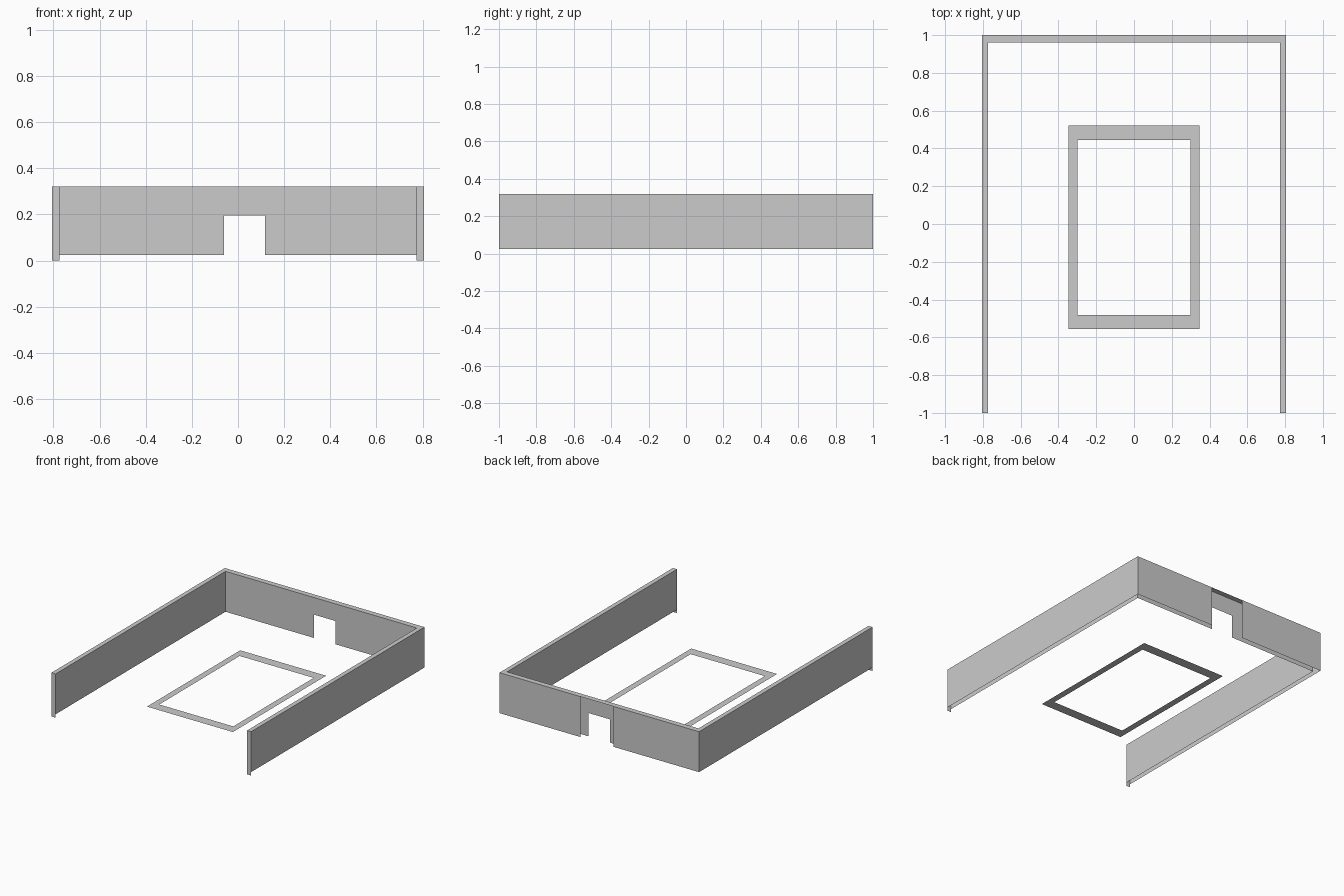
import bpy
import bmesh
from mathutils import Vector

if "Cube" in bpy.data.objects:
    bpy.data.objects.remove(bpy.data.objects["Cube"])

grey = bpy.data.materials.new("plain grey")
grey.diffuse_color = (0.6, 0.6, 0.6, 1)
grey.use_nodes = True
grey.node_tree.nodes["Principled BSDF"].inputs["Base Color"].default_value = grey.diffuse_color

# Overall layout: thin open-bottomed shell walls
W, WI = 0.806, 0.773        # outer and inner half width
B, BI = 1.0, 0.96           # outer and inner back face
LOW, TOP = 0.025, 0.32      # wall bottom and top


def build(name, panels):
    """Make an object from flat axis-aligned panels: (corner, corner, normal)."""
    bm = bmesh.new()
    for a, b, n in panels:
        a, b, n = Vector(a), Vector(b), Vector(n)
        flat = [i for i in range(3) if n[i]][0]
        u, v = [i for i in range(3) if i != flat]
        p, q = a.copy(), a.copy()
        p[u], q[v] = b[u], b[v]
        face = bm.faces.new([bm.verts.new(c) for c in (a, p, b, q)])
        face.normal_update()
        if face.normal.dot(n) < 0:
            face.normal_flip()
    bmesh.ops.remove_doubles(bm, verts=bm.verts[:], dist=1e-5)
    mesh = bpy.data.meshes.new(name)
    bm.to_mesh(mesh)
    bm.free()
    mesh.materials.append(grey)
    obj = bpy.data.objects.new(name, mesh)
    bpy.context.collection.objects.link(obj)
    return obj


# Side walls: outer skin, inner skin, top strip, longer front end plate
for name, s in (("left_wall", -1), ("right_wall", 1)):
    build(name, [
        ((s * W, -1, LOW), (s * W, B, TOP), (s, 0, 0)),
        ((s * WI, -1, LOW), (s * WI, BI, TOP), (-s, 0, 0)),
        ((s * WI, -1, TOP), (s * W, BI, TOP), (0, 0, 1)),
        ((s * WI, -1, 0), (s * W, -1, TOP), (0, -1, 0)),
    ])

# Back wall: outer skin with full-height gap, inner skin with a doorway, top strip
gap_l, gap_r = -0.113, 0.152
door_l, door_r, door_top = -0.06, 0.116, 0.195
build("back_wall", [
    ((-W, B, LOW), (gap_l, B, TOP), (0, 1, 0)),
    ((gap_r, B, LOW), (W, B, TOP), (0, 1, 0)),
    ((-WI, BI, LOW), (door_l, BI, TOP), (0, -1, 0)),
    ((door_r, BI, LOW), (WI, BI, TOP), (0, -1, 0)),
    ((door_l, BI, door_top), (door_r, BI, TOP), (0, -1, 0)),
    ((-W, BI, TOP), (W, B, TOP), (0, 0, 1)),
])

# Flat rectangular frame lying in the middle
X, XI = 0.347, 0.299
Y0, Y1, YI0, YI1 = -0.555, 0.521, -0.481, 0.446
up = (0, 0, 1)
build("floor_frame", [
    ((-X, Y0, LOW), (X, YI0, LOW), up),
    ((-X, YI1, LOW), (X, Y1, LOW), up),
    ((-X, YI0, LOW), (-XI, YI1, LOW), up),
    ((XI, YI0, LOW), (X, YI1, LOW), up),
])
